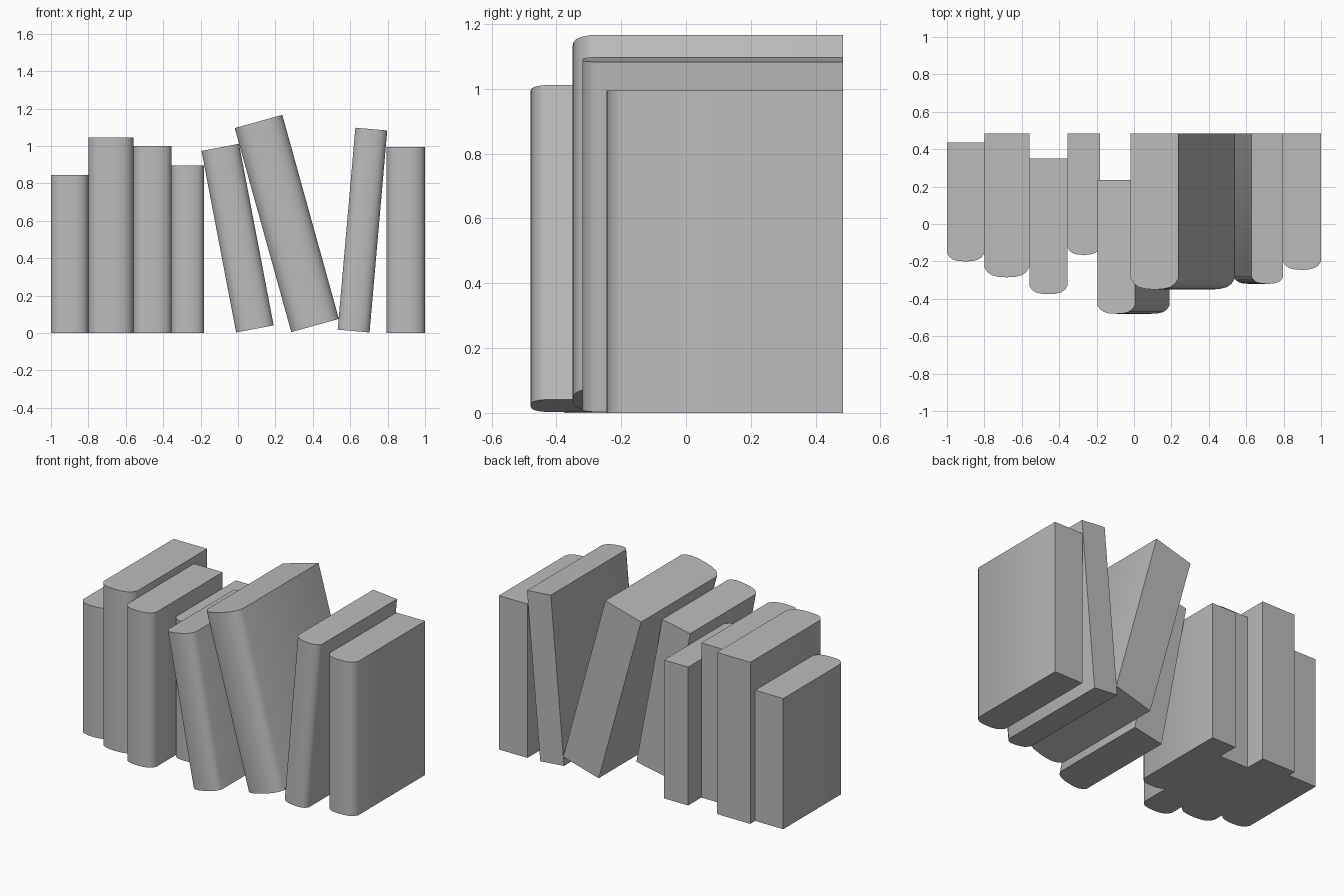
import bpy
import bmesh
from math import radians, sin, cos

old = bpy.data.objects.get("Cube")
if old:
    bpy.data.objects.remove(old, do_unlink=True)

grey = bpy.data.materials.new("plain grey")
grey.use_nodes = True
colour = (0.5, 0.5, 0.5, 1)
grey.diffuse_color = colour
grey.node_tree.nodes["Principled BSDF"].inputs["Base Color"].default_value = colour

# Half of the rounded spine outline: (share of width, share of spine depth)
SPINE = [(0, 0), (0.07, 0.48), (0.17, 0.79), (0.32, 0.96), (0.5, 1)]


def make_book(name, x, z, width, height, front, back, lean=0):
    """Extrude a book outline; x, z is its lower left corner, lean is in degrees."""
    depth = 0.22 * width
    half = [(u * width, front + depth * (1 - v)) for u, v in SPINE]
    outline = half + [(width - px, py) for px, py in reversed(half[:-1])]
    outline += [(width, back), (0, back)]

    bm = bmesh.new()
    base = bm.faces.new([bm.verts.new((px, py, 0)) for px, py in outline])
    top = bmesh.ops.extrude_face_region(bm, geom=[base])["geom"]
    bmesh.ops.translate(bm, vec=(0, 0, height),
                        verts=[v for v in top if isinstance(v, bmesh.types.BMVert)])
    bmesh.ops.recalc_face_normals(bm, faces=bm.faces)
    mesh = bpy.data.meshes.new(name)
    bm.to_mesh(mesh)
    bm.free()
    mesh.materials.append(grey)

    book = bpy.data.objects.new(name, mesh)
    bpy.context.collection.objects.link(book)
    book.location = (x, 0, z)
    book.rotation_euler.y = radians(-lean)
    return book


# Row of books from the model's right to its left
books = [
    make_book("short_end_book", -1, 0, 0.2, 0.845, -0.2, 0.435),
    make_book("tall_wide_book", -0.8, 0, 0.24, 1.045, -0.285, 0.485),
    make_book("pulled_out_book", -0.56, 0, 0.205, 1.0, -0.375, 0.35),
    make_book("small_book", -0.355, 0, 0.173, 0.895, -0.165, 0.485),
    make_book("first_leaning_book", -0.01, 0.003, 0.204, 0.988, -0.48, 0.235, 10.8),
    make_book("large_leaning_book", 0.285, 0.005, 0.264, 1.132, -0.35, 0.485, 15.5),
    make_book("thin_leaning_book", 0.533, 0.018, 0.171, 1.084, -0.32, 0.485, -5),
    make_book("upright_end_book", 0.795, 0, 0.205, 0.995, -0.245, 0.485),
]

# Smooth spines, sharp covers and page ends
bpy.ops.object.select_all(action="DESELECT")
for book in books:
    book.select_set(True)
bpy.context.view_layer.objects.active = books[0]
bpy.ops.object.shade_smooth_by_angle(angle=radians(40))
